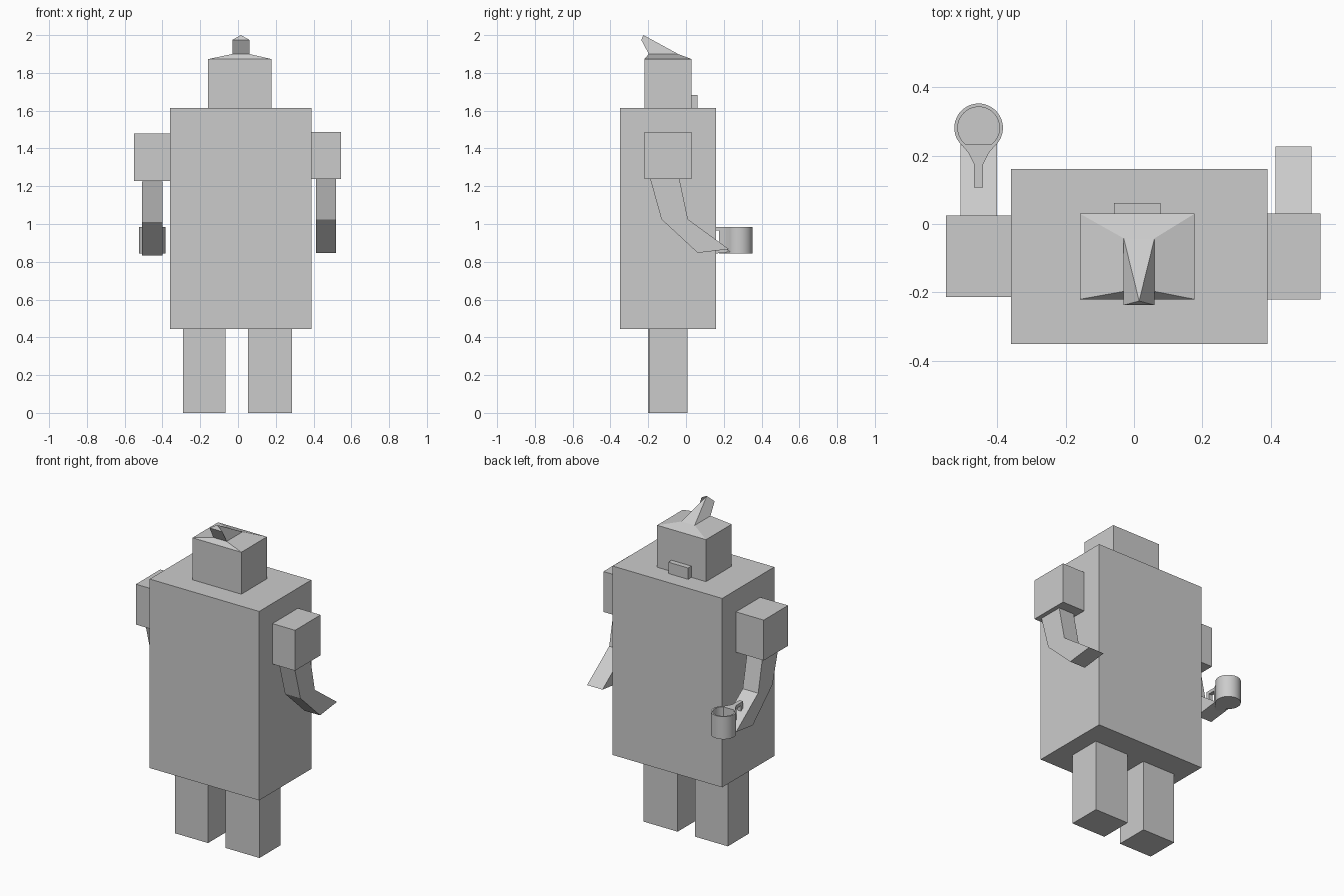
import bpy, bmesh, math
from mathutils import Vector, Matrix

if "Cube" in bpy.data.objects:
    bpy.data.objects.remove(bpy.data.objects["Cube"])


def finish(bm, name):
    bmesh.ops.recalc_face_normals(bm, faces=bm.faces[:])
    mesh = bpy.data.meshes.new(name)
    bm.to_mesh(mesh)
    bm.free()
    obj = bpy.data.objects.new(name, mesh)
    bpy.context.collection.objects.link(obj)
    return obj


def box(name, x, y, z):
    bm = bmesh.new()
    bmesh.ops.create_cube(bm, size=1)
    for v in bm.verts:
        v.co = [(r[0] + r[1]) / 2 + c * (r[1] - r[0]) for r, c in zip((x, y, z), v.co)]
    return finish(bm, name)


def prism(name, points, start, offset):
    """Extrude a flat profile; start maps profile points to 3D."""
    bm = bmesh.new()
    face = bm.faces.new([bm.verts.new(start(a, b)) for a, b in points])
    ext = bmesh.ops.extrude_face_region(bm, geom=[face], use_keep_orig=True)
    verts = [g for g in ext["geom"] if isinstance(g, bmesh.types.BMVert)]
    bmesh.ops.translate(bm, verts=verts, vec=offset)
    return finish(bm, name)


# Torso, legs and shoulders
box("torso", (-0.36, 0.39), (-0.35, 0.16), (0.443, 1.613))
box("left_leg", (-0.29, -0.065), (-0.2, 0.005), (0, 0.443))
box("right_leg", (0.052, 0.285), (-0.197, 0.007), (0, 0.443))
box("left_shoulder", (-0.55, -0.36), (-0.213, 0.025), (1.228, 1.478))
box("right_shoulder", (0.39, 0.545), (-0.22, 0.03), (1.238, 1.488))

# Bent arms with pointed hands
arm = [(-0.19, 1.24), (-0.13, 1.025), (0.062, 0.847), (0.227, 0.867), (0.01, 1.025), (-0.035, 1.24)]
for name, x, dy, dz in (("right_arm", 0.413, 0, 0), ("left_arm", -0.507, 0.008, -0.014)):
    prism(name, [(y + dy, z + dz) for y, z in arm], lambda y, z: (x, y, z), (0.106, 0, 0))

# Head: box with a sloped cap, rising into a leaning crest
bm = bmesh.new()


def ring(x0, x1, y0, y1, z):
    return [bm.verts.new(p) for p in ((x0, y0, z), (x1, y0, z), (x1, y1, z), (x0, y1, z))]


rings = [ring(-0.158, 0.177, -0.22, 0.03, 1.613),
         ring(-0.158, 0.177, -0.22, 0.03, 1.873),
         ring(-0.03, 0.06, -0.197, -0.042, 1.9)]
bm.faces.new(rings[0])
for lo, hi in zip(rings, rings[1:]):
    for i in range(4):
        j = (i + 1) % 4
        bm.faces.new((lo[i], lo[j], hi[j], hi[i]))
fl, fr, br, bl = rings[2]
tl = bm.verts.new((-0.03, -0.237, 1.975))
tr = bm.verts.new((0.06, -0.237, 1.975))
tip = bm.verts.new((0.015, -0.225, 2.0))
for f in ((fl, fr, tr, tl), (tl, tr, tip), (fr, br, tip, tr), (bl, fl, tl, tip), (br, bl, tip)):
    bm.faces.new(f)
finish(bm, "head_with_crest")

# Small block on the back of the head
box("head_block", (-0.058, 0.078), (0.03, 0.062), (1.613, 1.683))

# Mug: turned profile of (radius, height)
cx, cy, z0, z1 = -0.454, 0.281, 0.845, 0.985
bm = bmesh.new()
profile = [(0, z0), (0.071, z0), (0.071, z1), (0.061, z1), (0.061, 0.858), (0, 0.858)]
vs = [bm.verts.new((cx + r, cy, z)) for r, z in profile]
edges = [bm.edges.new(p) for p in zip(vs, vs[1:])]
bmesh.ops.spin(bm, geom=vs + edges, cent=(cx, cy, 0), axis=(0, 0, 1), angle=math.tau, steps=48)
bmesh.ops.remove_doubles(bm, verts=bm.verts[:], dist=0.0005)
mug = finish(bm, "mug")
bpy.context.view_layer.objects.active = mug
mug.select_set(True)
bpy.ops.object.shade_smooth_by_angle()

# Mug handle: flared root and a C-shaped grip
root = [(-0.05, 0.232), (-0.03, 0.208), (-0.013, 0.175), (0.013, 0.175), (0.03, 0.208), (0.05, 0.232)]
prism("handle_root", root, lambda x, y: (cx + x, y, z0), (0, 0, z1 - z0))
grip = [(0.18, z1), (0.107, z1), (0.107, z0 + 0.015), (0.18, z0 + 0.015), (0.18, z0 + 0.035),
        (0.128, z0 + 0.035), (0.128, z1 - 0.02), (0.18, z1 - 0.02)]
prism("handle_grip", grip, lambda y, z: (cx - 0.013, y, z), (0.026, 0, 0))
